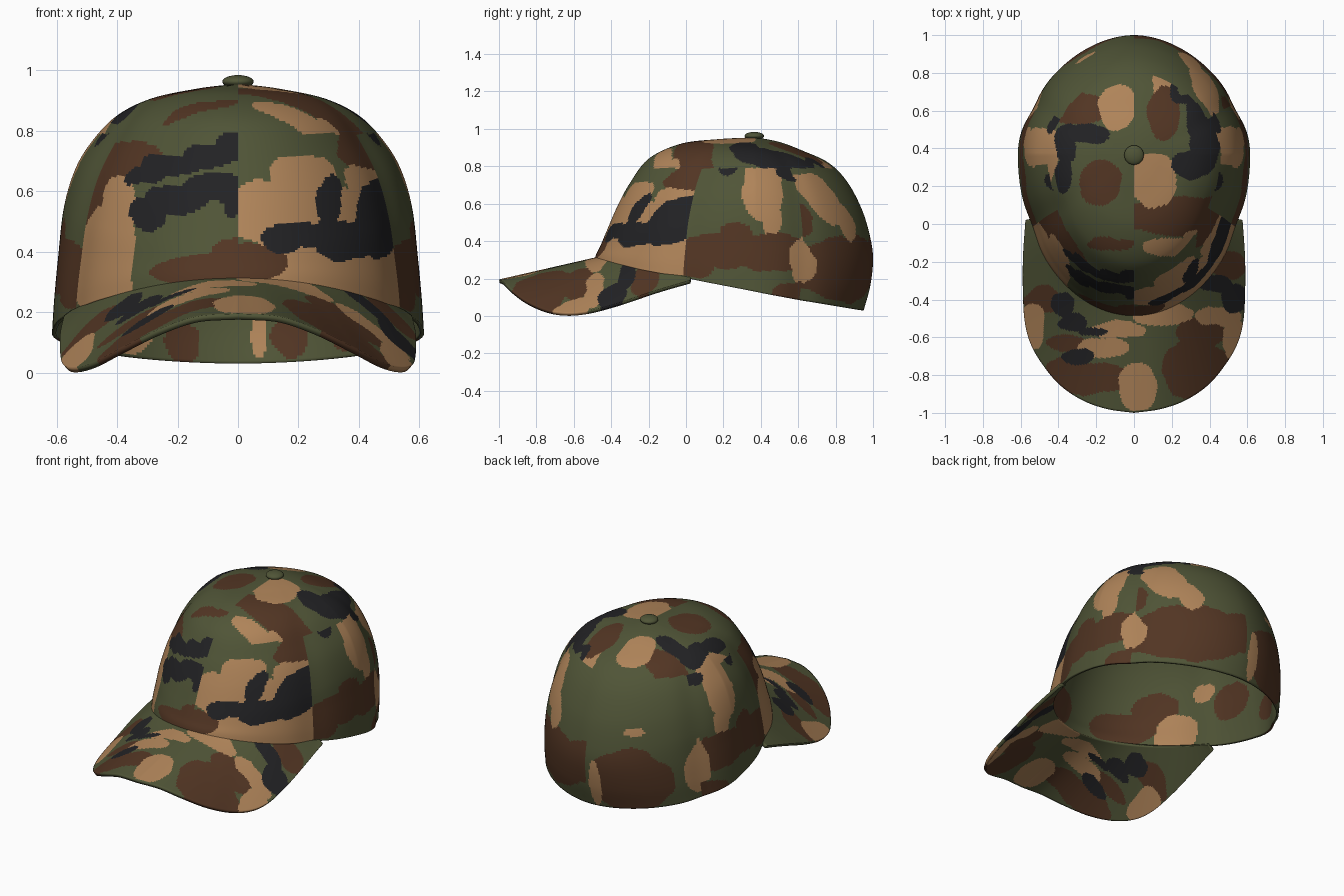
import bpy
import math
from mathutils import Vector, noise

cube = bpy.data.objects.get("Cube")
if cube:
    bpy.data.objects.remove(cube)


def make_material(name, rgb):
    mat = bpy.data.materials.new(name)
    mat.use_nodes = True
    mat.diffuse_color = (*rgb, 1)
    mat.node_tree.nodes["Principled BSDF"].inputs["Base Color"].default_value = (*rgb, 1)
    return mat


materials = [
    make_material("olive green", (.08, .09, .038)),
    make_material("dark brown", (.085, .036, .017)),
    make_material("tan", (.43, .23, .1)),
    make_material("black", (.016, .016, .018)),
]
GREEN, BROWN, TAN, BLACK = range(len(materials))

# Camouflage patches: colour, centre and radii, later patches cover earlier ones
front_patches = [
    (BROWN, -.36, .71, .1, .055), (BROWN, -.47, .62, .11, .1), (BROWN, -.54, .45, .05, .15),
    (TAN, -.39, .56, .055, .09), (TAN, -.43, .4, .09, .14), (TAN, -.45, .29, .1, .09),
    (BROWN, -.12, .34, .16, .05), (BROWN, -.02, .39, .08, .05),
    (BLACK, -.31, .645, .06, .03), (BLACK, -.21, .69, .1, .033),
    (BLACK, -.1, .715, .09, .032), (BLACK, -.02, .745, .06, .048),
    (BLACK, -.3, .525, .06, .05), (BLACK, -.2, .57, .1, .045),
    (BLACK, -.07, .61, .1, .048), (BLACK, -.02, .56, .03, .05),
    (BROWN, .43, .74, .1, .08),
    (TAN, .09, .53, .13, .1), (TAN, .21, .66, .1, .055), (TAN, .24, .5, .2, .13),
    (TAN, .28, .34, .23, .13), (TAN, .47, .31, .1, .12), (TAN, .41, .64, .06, .04),
    (BROWN, .04, .36, .12, .06),
    (BLACK, .15, .44, .065, .048), (BLACK, .26, .46, .11, .045), (BLACK, .3, .57, .042, .08),
    (BLACK, .36, .43, .1, .06), (BLACK, .46, .51, .075, .13),
]
side_patches = [
    (TAN, .41, .68, .1, .17), (TAN, .46, .5, .05, .08), (BROWN, .2, .35, .24, .09),
    (BROWN, .27, .44, .08, .06), (BROWN, .46, .34, .2, .1), (BROWN, .04, .27, .12, .06),
    (TAN, .63, .3, .07, .13), (BROWN, .68, .53, .05, .1), (BROWN, .6, .12, .14, .06),
    (BLACK, .22, .82, .05, .07), (BLACK, .58, .77, .1, .04),
]
back_patches = [
    (BROWN, -.24, .22, .2, .19), (BROWN, .3, .25, .27, .17), (BROWN, .02, .3, .15, .12),
    (TAN, -.06, .18, .035, .14), (TAN, -.54, .27, .05, .15), (TAN, .54, .3, .05, .13),
    (BROWN, .5, .54, .035, .1), (TAN, .37, .62, .08, .14), (TAN, .3, .5, .06, .09),
    (BLACK, .46, .75, .05, .035), (TAN, -.25, .52, .05, .025),
]
# Patches on top of the crown are placed as seen from above
top_patches = [
    (BROWN, -.18, .22, .11, .11), (BROWN, -.3, .61, .14, .08), (TAN, -.09, .62, .1, .12),
    (TAN, -.47, .4, .06, .2), (BLACK, -.25, .48, .12, .05), (BLACK, -.36, .43, .06, .1),
    (BLACK, -.38, .26, .035, .1), (BROWN, -.12, -.1, .12, .03), (TAN, -.39, .78, .025, .02),
    (BROWN, .25, .04, .28, .1), (BROWN, .42, .05, .1, .1), (TAN, .1, .23, .12, .14),
    (TAN, .2, -.12, .15, .045), (TAN, .36, -.07, .1, .04),
    (TAN, .24, .82, .12, .12), (TAN, .19, .74, .09, .1), (TAN, .43, .66, .06, .1),
    (BROWN, .16, .58, .08, .14), (BLACK, .27, .71, .08, .08), (GREEN, .27, .72, .035, .035),
    (BLACK, .34, .58, .06, .12), (BLACK, .38, .4, .08, .13), (BLACK, .3, .32, .1, .07),
]
# Lining patches are placed by angle around the head and height
lining_patches = [
    (BROWN, -.4, .37, .3, .08), (BROWN, -.68, .47, .2, .09), (BROWN, -1.35, .42, .15, .1),
    (BROWN, .5, .36, .3, .1), (TAN, -.87, .31, .17, .12), (TAN, -1.12, .52, .1, .05),
    (TAN, 1.1, .28, .2, .1), (BROWN, 1.7, .3, .35, .1), (BROWN, -1.8, .26, .15, .07),
    (TAN, 3, .13, .05, .08), (BROWN, 2.82, .12, .1, .07), (BROWN, 2.45, .12, .12, .05),
    (BROWN, -2.8, .1, .1, .07), (TAN, -2.5, .12, .12, .05),
]
brim_patches = [
    (BROWN, -.25, -.82, .23, .08), (BROWN, -.36, -.76, .1, .06), (BROWN, -.48, -.4, .09, .07),
    (BROWN, .32, -.77, .16, .16), (BROWN, .45, -.78, .12, .1), (BROWN, .36, -.58, .12, .08),
    (BROWN, .5, -.22, .1, .07), (BROWN, -.36, -.63, .1, .04),
    (TAN, -.53, -.54, .06, .12), (TAN, -.17, -.66, .13, .05), (TAN, -.08, -.56, .14, .05),
    (TAN, .02, -.86, .1, .12), (TAN, .16, -.48, .15, .06), (TAN, .45, -.49, .12, .05),
    (TAN, .53, -.6, .06, .11),
    (BLACK, -.37, -.42, .055, .065), (BLACK, -.32, -.52, .08, .045),
    (BLACK, -.22, -.57, .07, .025), (BLACK, -.29, -.7, .09, .04),
    (BLACK, .43, -.32, .09, .04), (BLACK, .54, -.39, .08, .075),
]


def camo(patches, u, v, point, split=False):
    """Colour of the last patch that holds the point, with wavy patch edges."""
    wave = noise.noise_vector(point * 8) * .018 + noise.noise_vector(point * 17) * .007
    colour = GREEN
    for c, pu, pv, ru, rv in patches:
        if split and pu * u < 0:
            continue
        if ((u + wave.x - pu) / ru) ** 2 + ((v + wave.y - pv) / rv) ** 2 < 1.1:
            colour = c
    return colour


def make_grid(name, rows, closed, paint):
    """Skin a grid of points and paint its faces."""
    cols = len(rows[0])
    verts = [p for row in rows for p in row]
    faces = []
    colours = []
    for i in range(len(rows) - 1):
        for j in range(cols if closed else cols - 1):
            k = (j + 1) % cols
            face = (i * cols + j, (i + 1) * cols + j, (i + 1) * cols + k, i * cols + k)
            faces.append(face)
            centre = sum((verts[n] for n in face), Vector()) / 4
            colours.append(paint(centre, i, j))
    mesh = bpy.data.meshes.new(name)
    mesh.from_pydata(verts, [], faces)
    for mat in materials:
        mesh.materials.append(mat)
    mesh.polygons.foreach_set("material_index", colours)
    mesh.polygons.foreach_set("use_smooth", [True] * len(faces))
    obj = bpy.data.objects.new(name, mesh)
    bpy.context.collection.objects.link(obj)
    return obj


def smooth_curve(points, steps):
    """Catmull-Rom curve through the points."""
    pts = [Vector(p) for p in points]
    pts = [2 * pts[0] - pts[1]] + pts + [2 * pts[-1] - pts[-2]]
    out = []
    for a, b, c, d in zip(pts, pts[1:], pts[2:], pts[3:]):
        for s in range(steps):
            t = s / steps
            out.append(.5 * (2 * b + (c - a) * t + (2 * a - 5 * b + 4 * c - d) * t ** 2
                             + (3 * b - a - 3 * c + d) * t ** 3))
    return out + [pts[-2]]


# Crown: side, front and back profiles (radius, height) blended around the head
STEPS, COLUMNS, CENTRE_Y = 13, 384, .37
side = smooth_curve([(.004, .955), (.14, .937), (.3, .9), (.4, .85), (.475, .775), (.535, .68),
                     (.575, .55), (.595, .38), (.608, .24), (.615, .13)], STEPS)
front = smooth_curve([(.004, .955), (.2, .945), (.4, .92), (.57, .84), (.67, .71), (.74, .58),
                      (.8, .44), (.83, .37), (.85, .33), (.86, .295)], STEPS)
back = smooth_curve([(.004, .955), (.13, .93), (.25, .885), (.39, .82), (.49, .72), (.57, .57),
                     (.615, .42), (.63, .3), (.615, .16), (.58, .03)], STEPS)
SEAMS = (math.radians(63), math.radians(116))


def around(j):
    """Angle from the front of a crown column, from -pi to pi."""
    return (j / COLUMNS * 2 - 1) * math.pi


def crown_row(i):
    row = []
    for j in range(COLUMNS):
        t = around(j)
        s, c = math.sin(t), -math.cos(t)
        end, power = (back[i], 1.08) if c > 0 else (front[i], 1)
        dip = sum(math.exp(-((abs(t) - seam) / .14) ** 2) for seam in SEAMS)
        k = 1 - .02 * dip * min(1, i / 20)
        w = abs(c)
        row.append(Vector((side[i].x * math.copysign(abs(s) ** power, s) * k,
                           CENTRE_Y + end.x * math.copysign(w ** power, c) * k,
                           side[i].y * (1 - w) + end.y * w)))
    return row


def inset(row, drop):
    return [Vector((p.x * .978, CENTRE_Y + (p.y - CENTRE_Y) * .978, p.z - drop)) for p in row]


def paint_crown(p, i, j):
    t = around(j + .5)
    if i >= len(side):
        return camo(lining_patches, t, p.z, p)
    if p.z > .79:
        return camo(top_patches, p.x, p.y, p, True)
    if abs(t) < SEAMS[0]:
        return camo(front_patches, p.x, p.z, p, True)
    if abs(t) < SEAMS[1]:
        return camo(side_patches, p.y, p.z, p)
    return camo(back_patches, p.x, p.z, p, True)


# The grid runs down the outside, over the rim and up the lining
outside = [crown_row(i) for i in range(len(side))]
lining = [inset(row, .013 * (1 - i / len(side))) for i, row in enumerate(outside)]
make_grid("crown", outside + lining[::-1], True, paint_crown)

# Brim: ruled from the crown seam to a drooping rounded outline
half = smooth_curve([(0, -1, .195), (.14, -.98, .185), (.27, -.935, .14), (.39, -.855, .08),
                     (.48, -.75, .033), (.545, -.64, .016), (.578, -.52, .027),
                     (.588, -.37, .066), (.588, -.18, .13), (.575, .02, .19)], 18)
outline = [Vector((-p.x, p.y, p.z)) for p in half[:0:-1]] + half
seam = []
for n in range(len(outline)):
    a = (n / (len(outline) - 1) * 2 - 1) * math.radians(66)
    seam.append(Vector((.59 * math.sin(a), CENTRE_Y - .845 * math.cos(a),
                        .145 + .17 * math.cos(a))))
BRIM_ROWS = 52
brim = make_grid("brim", [[a.lerp(b, i / BRIM_ROWS) for a, b in zip(seam, outline)]
                          for i in range(BRIM_ROWS + 1)], False,
                 lambda p, i, j: camo(brim_patches, p.x, p.y, p))
solid = brim.modifiers.new("cloth thickness", "SOLIDIFY")
solid.thickness = .02
solid.offset = -1

# Top button
bpy.ops.mesh.primitive_uv_sphere_add(segments=24, ring_count=12, radius=1,
                                     location=(0, .365, .962))
button = bpy.context.object
button.name = "top_button"
button.scale = (.052, .052, .022)
button.data.materials.append(materials[GREEN])
bpy.ops.object.shade_smooth()
